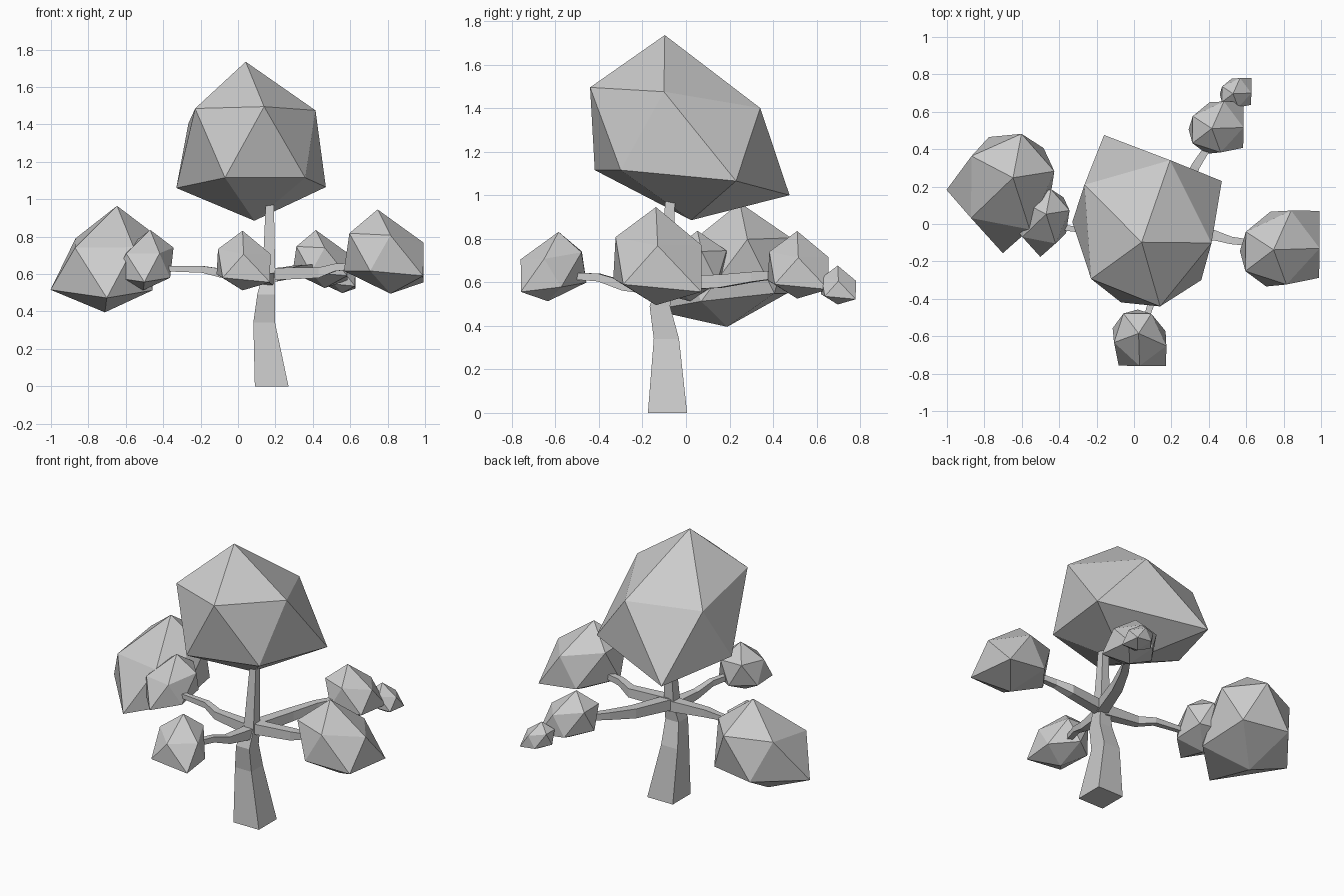
import bpy
import bmesh
from math import radians
from mathutils import Matrix, Vector

default_cube = bpy.data.objects.get("Cube")
if default_cube:
    bpy.data.objects.remove(default_cube, do_unlink=True)

# Single plain grey for the whole tree
GREY = (0.6, 0.6, 0.6, 1.0)
grey = bpy.data.materials.new("plain_grey")
grey.use_nodes = True
grey.diffuse_color = GREY
shader = next(n for n in grey.node_tree.nodes if n.type == "BSDF_PRINCIPLED")
shader.inputs["Base Color"].default_value = GREY
shader.inputs["Roughness"].default_value = 0.9


def finish_mesh(bm, name):
    """Turn a bmesh into a flat shaded grey mesh."""
    bmesh.ops.recalc_face_normals(bm, faces=bm.faces)
    mesh = bpy.data.meshes.new(name)
    bm.to_mesh(mesh)
    bm.free()
    mesh.materials.append(grey)
    return mesh


def add_object(name, mesh):
    obj = bpy.data.objects.new(name, mesh)
    bpy.context.collection.objects.link(obj)
    return obj


def square_limb(name, path, upright=False):
    """Sweep a tapering square along (x, y, z, half width) points."""
    bm = bmesh.new()
    rings = []
    points = [Vector(p[:3]) for p in path]
    for i, centre in enumerate(points):
        if upright:
            side, up = Vector((1, 0, 0)), Vector((0, 1, 0))
        else:
            ahead = points[min(i + 1, len(points) - 1)] - points[max(i - 1, 0)]
            up = Vector((0, 0, 1))
            side = ahead.cross(up).normalized()
        half = path[i][3]
        corners = ((-1, -1), (1, -1), (1, 1), (-1, 1))
        rings.append([bm.verts.new(centre + half * (a * side + b * up))
                      for a, b in corners])
    for low, high in zip(rings, rings[1:]):
        for k in range(4):
            n = (k + 1) % 4
            bm.faces.new((low[k], low[n], high[n], high[k]))
    bm.faces.new(rings[0])
    bm.faces.new(rings[-1])
    return add_object(name, finish_mesh(bm, name))


def foliage_mesh():
    """Uneven twenty-sided clump: a tip, two staggered rings and a base."""
    bm = bmesh.new()
    tip = bm.verts.new((-0.12, -0.015, 0.425))
    base = bm.verts.new((0.01, -0.015, -0.425))
    upper = [bm.verts.new(p) for p in (
        (0.01, -0.365, 0.165), (-0.405, -0.23, 0.185), (-0.4, 0.167, 0.175),
        (0.057, 0.381, 0.095), (0.344, 0, 0.09))]
    lower = [bm.verts.new(p) for p in (
        (-0.195, -0.385, -0.195), (-0.46, -0.027, -0.195), (-0.152, 0.37, -0.25),
        (0.343, 0.378, -0.31), (0.339, -0.298, -0.245))]
    for i in range(5):
        n = (i + 1) % 5
        bm.faces.new((tip, upper[i], upper[n]))
        bm.faces.new((upper[i], lower[i], upper[n]))
        bm.faces.new((lower[i], lower[n], upper[n]))
        bm.faces.new((base, lower[n], lower[i]))
    return finish_mesh(bm, "foliage_clump")


# Trunk
square_limb("trunk", [
    (0.18, -0.085, 0, 0.09), (0.14, -0.09, 0.34, 0.058),
    (0.15, -0.12, 0.49, 0.047), (0.165, -0.095, 0.6, 0.034),
    (0.17, -0.073, 0.97, 0.022)], upright=True)

# Branches
square_limb("left_branch", [
    (0.17, -0.09, 0.6, 0.033), (0.43, -0.06, 0.607, 0.028),
    (0.52, -0.088, 0.635, 0.02), (0.7, -0.11, 0.65, 0.015)])
square_limb("right_branch", [
    (0.16, -0.09, 0.585, 0.034), (-0.09, -0.08, 0.605, 0.024),
    (-0.19, -0.04, 0.625, 0.018), (-0.38, -0.02, 0.628, 0.014),
    (-0.48, 0.01, 0.64, 0.014)])
square_limb("front_branch", [
    (0.165, -0.1, 0.57, 0.034), (0.13, -0.29, 0.585, 0.023),
    (0.1, -0.4, 0.622, 0.018), (0.05, -0.55, 0.63, 0.015)])
square_limb("back_branch", [
    (0.18, -0.07, 0.595, 0.034), (0.26, 0.16, 0.605, 0.03),
    (0.33, 0.31, 0.625, 0.023), (0.44, 0.48, 0.64, 0.015)])

# Foliage: the same clump turned and resized: name, centre, turn, size
clump = foliage_mesh()
for name, centre, turn, size in (
        ("crown_foliage", (0.07, 0.02, 1.31), 69, 1),
        ("left_foliage", (0.81, -0.13, 0.72), 0, 0.53),
        ("right_large_foliage", (-0.7, 0.186, 0.68), 222, 0.67),
        ("right_small_foliage", (-0.5, 0.018, 0.675), 222, 0.38),
        ("front_foliage", (0.03, -0.63, 0.672), -90, 0.375),
        ("back_foliage", (0.46, 0.516, 0.68), 0, 0.365),
        ("back_tip_foliage", (0.555, 0.7, 0.587), 0, 0.21)):
    obj = add_object(name, clump)
    obj.matrix_world = (Matrix.Translation(centre)
                        @ Matrix.Rotation(radians(turn), 4, "Z")
                        @ Matrix.Scale(size, 4))
